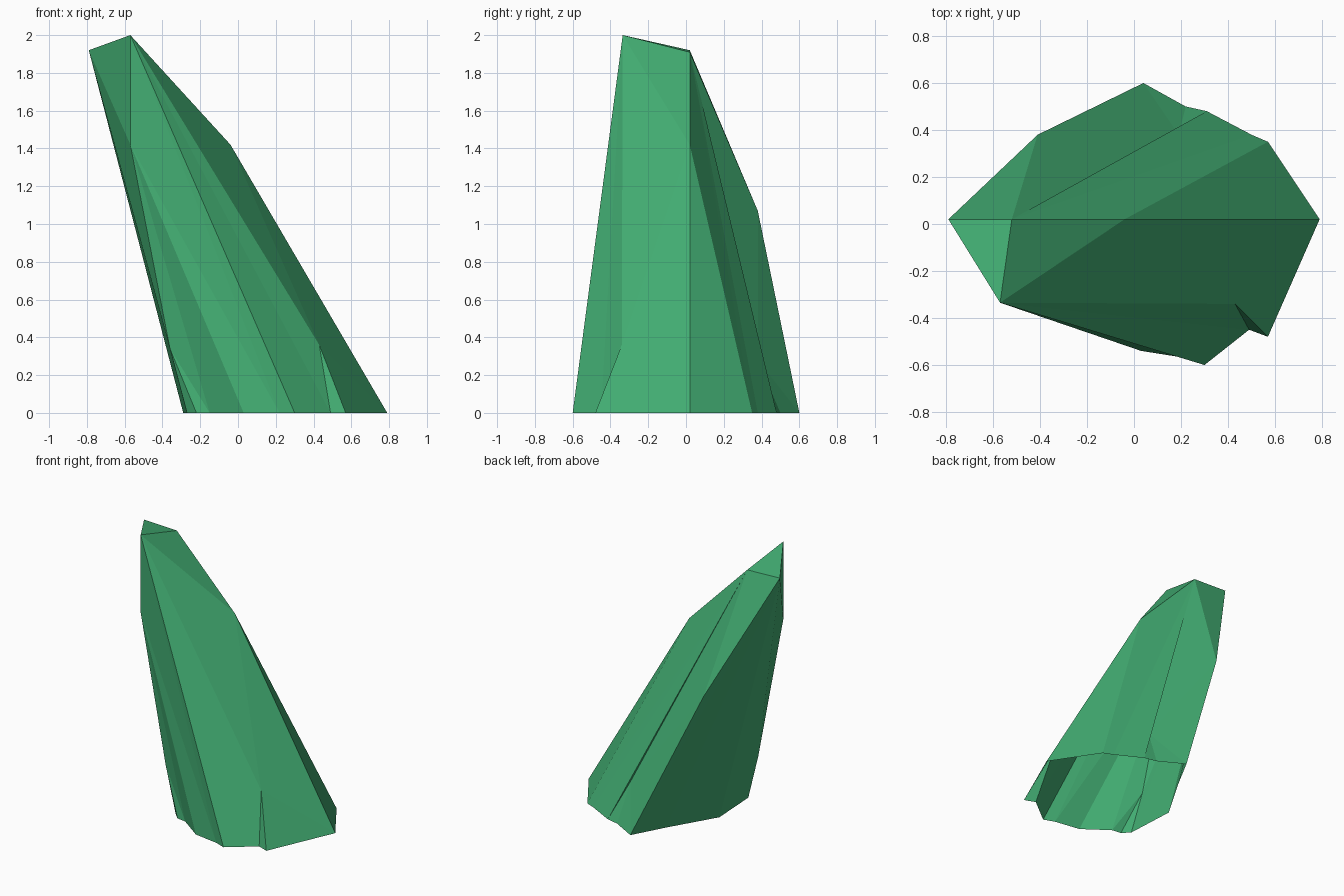
import bpy
import bmesh

# Remove the default cube
cube = bpy.data.objects.get("Cube")
if cube:
    bpy.data.objects.remove(cube, do_unlink=True)

# One flat green
green = bpy.data.materials.new("crystal_green")
green.use_nodes = True
colour = (0.055, 0.42, 0.17, 1.0)
green.diffuse_color = colour
shader = next(n for n in green.node_tree.nodes if n.type == "BSDF_PRINCIPLED")
shader.inputs["Base Color"].default_value = colour
shader.inputs["Roughness"].default_value = 0.8

# Ground outline, counter-clockwise from the far +x corner
outline = [(.79, .02), (.57, .35), (.50, .38), (.31, .48),
           (.22, .50), (.04, .60), (-.09, .36), (-.29, .02),
           (-.27, -.35), (-.22, -.40), (-.15, -.41), (.03, -.54),
           (.22, -.57), (.30, -.60), (.49, -.45), (.57, -.48)]

# Corners above the ground
corners = {
    "peak": (-.57, -.335, 2.0),
    "tip": (-.79, .02, 1.92),
    "crest": (-.52, .02, 1.91),
    "ridge": (-.04, .02, 1.42),
    "shoulder": (-.41, .38, 1.07),
    "chin": (-.57, -.335, 1.42),
    "front_notch": (.43, -.34, .36),
    "side_notch": (-.36, -.34, .34),
    "back_notch": (.19, .38, .28),
}

# Each corner fans down to a run of outline points, in order round the rock
fans = [("ridge", 1), ("crest", 2), ("back_notch", 2), ("shoulder", 0),
        ("tip", 3), ("side_notch", 2), ("chin", 2), ("peak", 2),
        ("front_notch", 2)]

# Facets that touch no ground edge
crown = ["crest back_notch shoulder", "crest shoulder tip",
         "tip chin side_notch", "peak tip crest", "peak tip chin",
         "peak crest ridge", "peak ridge front_notch"]

bm = bmesh.new()
ground = [bm.verts.new((x, y, 0)) for x, y in outline]
top = {name: bm.verts.new(p) for name, p in corners.items()}

# Lower facets: a fan under each corner, then a link to the next corner
at = 0
for i, (name, steps) in enumerate(fans):
    for _ in range(steps):
        following = (at + 1) % len(ground)
        bm.faces.new((top[name], ground[at], ground[following]))
        at = following
    next_name = fans[(i + 1) % len(fans)][0]
    bm.faces.new((top[name], ground[at], top[next_name]))

# Upper facets
for facet in crown:
    bm.faces.new([top[name] for name in facet.split()])

bmesh.ops.recalc_face_normals(bm, faces=bm.faces)
# Make sure the peak facet, and so the whole shell, faces outward
peak_facet = next(f for f in bm.faces
                  if {top["peak"], top["tip"], top["crest"]} == set(f.verts))
if peak_facet.normal.z < 0:
    bmesh.ops.reverse_faces(bm, faces=bm.faces)

# Flat-shaded shard, open underneath
mesh = bpy.data.meshes.new("crystal_shard")
bm.to_mesh(mesh)
bm.free()
mesh.materials.append(green)
shard = bpy.data.objects.new("crystal_shard", mesh)
bpy.context.scene.collection.objects.link(shard)
